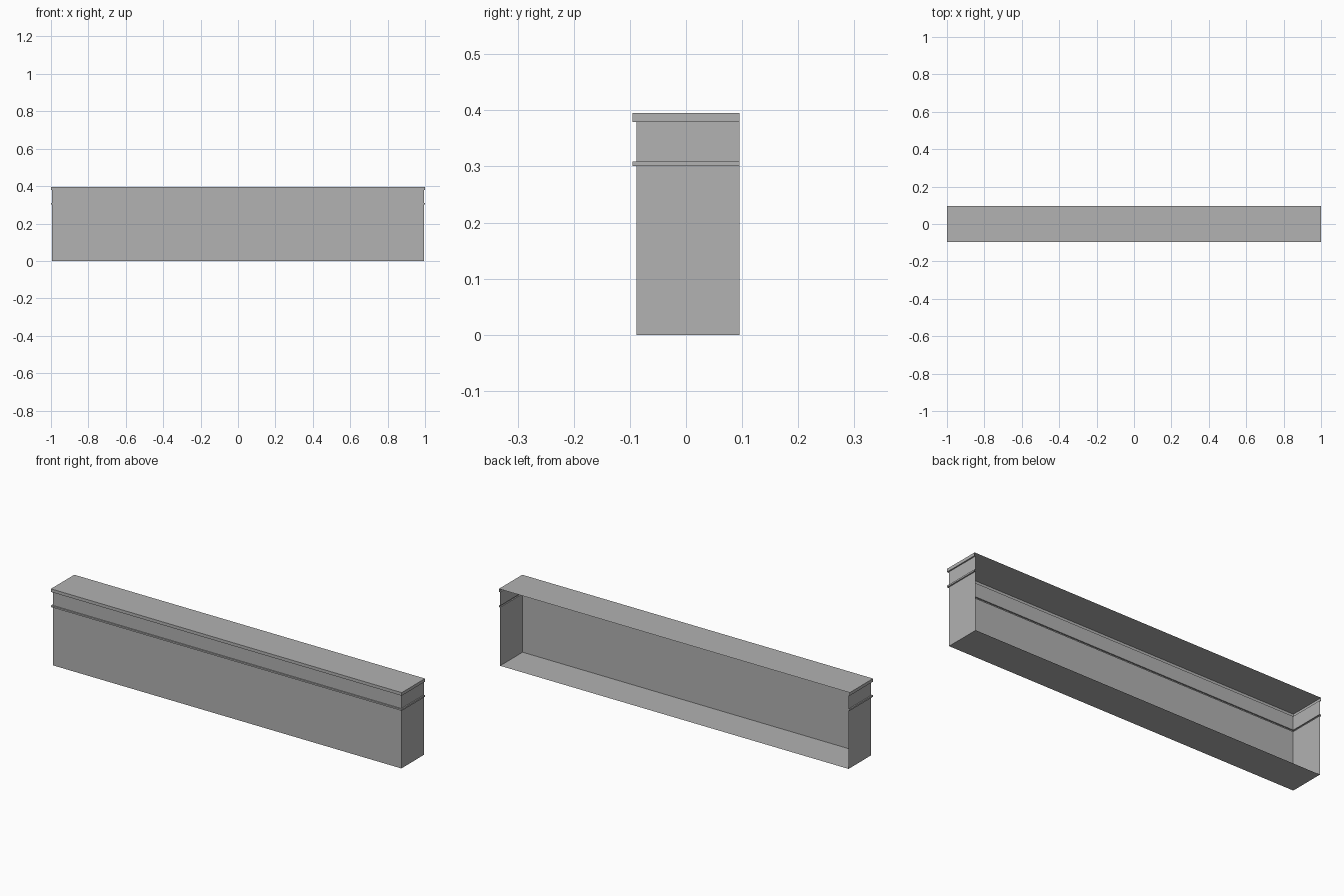
import bpy, bmesh

if "Cube" in bpy.data.objects:
    bpy.data.objects.remove(bpy.data.objects["Cube"])

HALF_X, FRONT, BACK = 1.0, -0.095, 0.095
LIP = 0.0065  # how far the mouldings stand out

# Section of the wall: (inset from the outermost edge, height)
profile = [(LIP, 0.0), (LIP, 0.301), (0, 0.301), (0, 0.309),
           (LIP, 0.309), (LIP, 0.379), (0, 0.379), (0, 0.395)]


def u_row(bm, inset, z):
    """Open-backed U path round the left end, front and right end."""
    x, y = HALF_X - inset, FRONT + inset
    return [bm.verts.new((px, py, z)) for px, py in
            ((-x, BACK), (-x, y), (x, y), (x, BACK))]


bm = bmesh.new()
rows = [u_row(bm, inset, z) for inset, z in profile]

# Walls with band and cornice
for low, high in zip(rows, rows[1:]):
    for i in range(3):
        bm.faces.new((low[i], low[i + 1], high[i + 1], high[i]))

# Floor and top, back left open
bm.faces.new(rows[0][::-1])
bm.faces.new(rows[-1])

mesh = bpy.data.meshes.new("ledge_shell")
bm.to_mesh(mesh)
bm.free()

# Darker grey finish
grey = bpy.data.materials.new("dark_grey")
grey.diffuse_color = (0.445, 0.445, 0.445, 1)
grey.use_nodes = True
grey.node_tree.nodes["Principled BSDF"].inputs["Base Color"].default_value = grey.diffuse_color
mesh.materials.append(grey)
bpy.context.collection.objects.link(bpy.data.objects.new("ledge_shell", mesh))
